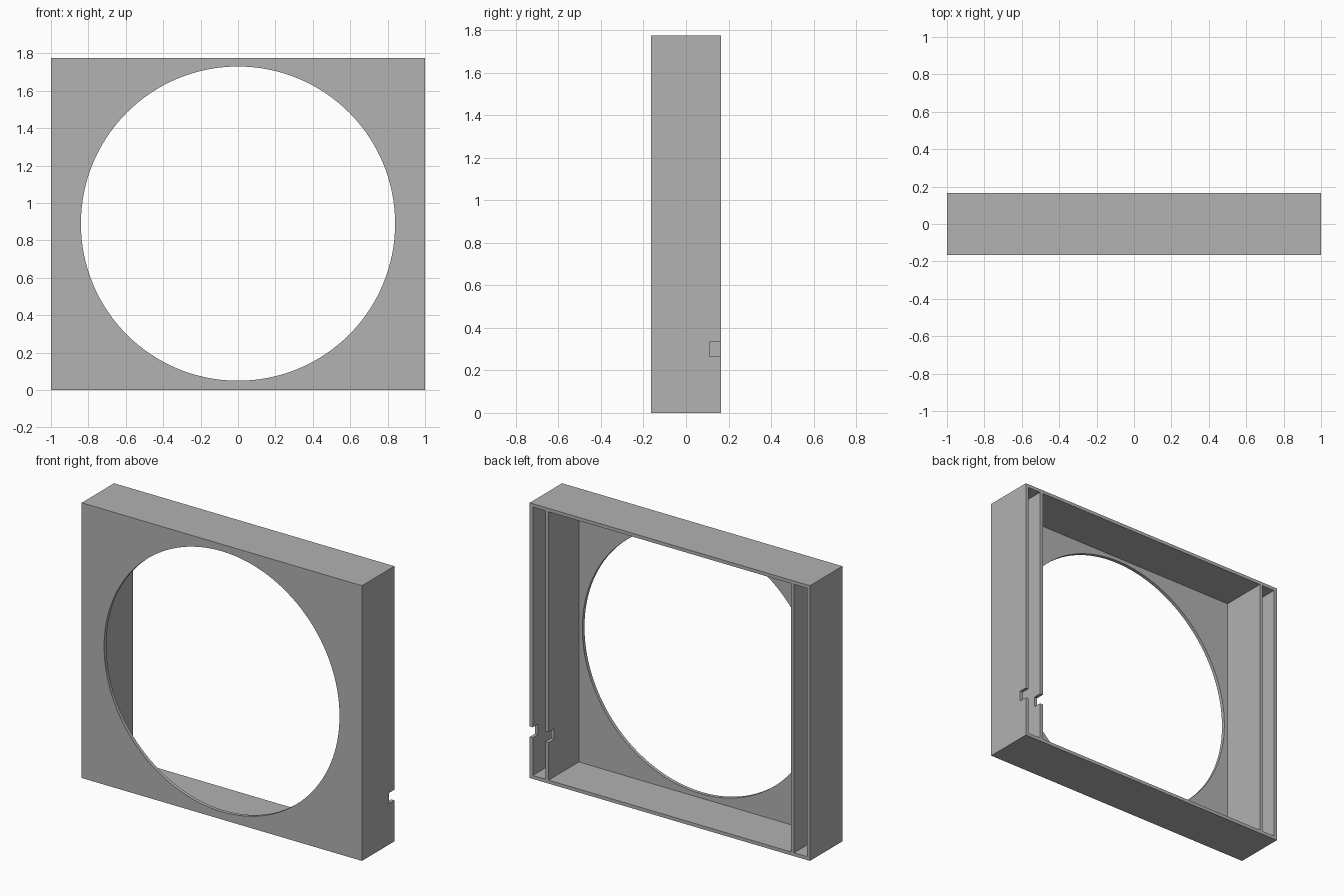
import bpy
import math

WIDTH, DEPTH, HEIGHT = 2.0, 0.33, 1.775
WALL = 0.022
BACK = DEPTH / 2
FLOOR = -BACK + WALL      # inner face of the front plate

cube = bpy.data.objects.get("Cube")
if cube:
    bpy.data.objects.remove(cube, do_unlink=True)

grey = bpy.data.materials.new("plain grey")
grey.use_nodes = True
colour = (0.445, 0.445, 0.445, 1)
grey.diffuse_color = colour
grey.node_tree.nodes["Principled BSDF"].inputs["Base Color"].default_value = colour


def box(name, x, y, z):
    """Box from (min, max) ranges on each axis."""
    ranges = (x, y, z)
    bpy.ops.mesh.primitive_cube_add(size=1, location=[sum(r) / 2 for r in ranges])
    obj = bpy.context.object
    obj.name = name
    obj.scale = [r[1] - r[0] for r in ranges]
    bpy.ops.object.transform_apply(location=True, rotation=True, scale=True)
    obj.data.materials.append(grey)
    return obj


def cut(target, cutter):
    """Subtract the cutter from the target and discard the cutter."""
    cutter.hide_render = True
    mod = target.modifiers.new("cut", "BOOLEAN")
    mod.operation = "DIFFERENCE"
    mod.solver = "EXACT"
    mod.object = cutter
    bpy.context.view_layer.objects.active = target
    bpy.ops.object.modifier_apply(modifier=mod.name)
    bpy.data.objects.remove(cutter, do_unlink=True)


# Outer block
frame = box("frame", (-WIDTH / 2, WIDTH / 2), (-BACK, BACK), (0, HEIGHT))

# Main recess and the two narrow side channels, open at the back
pocket_y = (FLOOR, BACK + 0.1)
pocket_z = (WALL, HEIGHT - WALL)
side_x = (0.887, WIDTH / 2 - WALL)
cut(frame, box("recess_cutter", (-0.865, 0.865), pocket_y, pocket_z))
for s in (-1, 1):
    cut(frame, box("channel_cutter", sorted(s * v for v in side_x), pocket_y, pocket_z))

# Round opening through the front plate
bpy.ops.mesh.primitive_cylinder_add(vertices=128, radius=0.84, depth=0.2,
                                    location=(0, -BACK, 0.89),
                                    rotation=(math.pi / 2, 0, 0))
opening = bpy.context.object
opening.data.materials.append(grey)
cut(frame, opening)

# Cable notch through both left walls
cut(frame, box("notch_cutter", (0.8, 1.1), (0.11, BACK + 0.1), (0.265, 0.333)))

# Smooth the round rim, keep the edges sharp
bpy.ops.object.select_all(action="DESELECT")
frame.select_set(True)
bpy.context.view_layer.objects.active = frame
bpy.ops.object.shade_smooth_by_angle(angle=math.radians(30))
